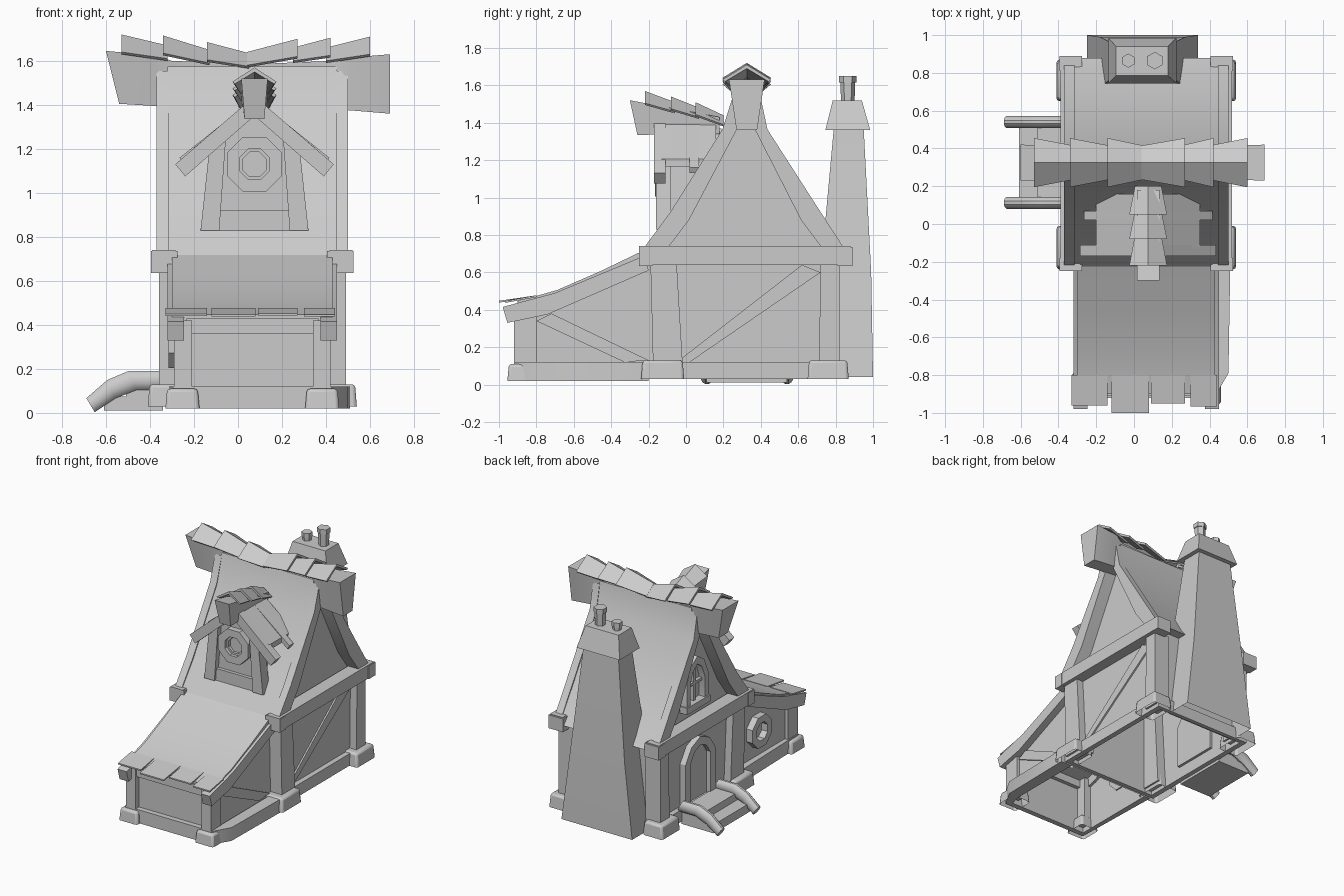
import bpy, bmesh, math

old = bpy.data.objects.get("Cube")
if old:
    bpy.data.objects.remove(old, do_unlink=True)

CX = 0.065          # centre line of the house
RY = 0.325          # ridge line of the house
parts = []

clay = bpy.data.materials.new("plain_grey")
clay.use_nodes = True
GREY = (0.6, 0.6, 0.6, 1)
clay.diffuse_color = GREY
clay.node_tree.nodes["Principled BSDF"].inputs["Base Color"].default_value = GREY


# ---------- helpers ----------
def loft(name, sections, closed=False, open_bottom=False, bevel=0):
    """Skin a list of loops that have the same number of points."""
    bm = bmesh.new()
    rings = [[bm.verts.new(p) for p in s] for s in sections]
    n = len(rings[0])
    pairs = list(zip(rings, rings[1:]))
    if closed:
        pairs.append((rings[-1], rings[0]))
    else:
        bm.faces.new(rings[0])
        bm.faces.new(rings[-1])
    for a, b in pairs:
        for i in range(n):
            j = (i + 1) % n
            bm.faces.new((a[i], a[j], b[j], b[i]))
    bmesh.ops.recalc_face_normals(bm, faces=bm.faces)
    if open_bottom:
        low = [f for f in bm.faces if f.normal.z < -0.9]
        bmesh.ops.delete(bm, geom=low, context='FACES_ONLY')
    mesh = bpy.data.meshes.new(name)
    bm.to_mesh(mesh)
    bm.free()
    mesh.materials.append(clay)
    ob = bpy.data.objects.new(name, mesh)
    bpy.context.collection.objects.link(ob)
    if bevel:
        mod = ob.modifiers.new("bevel", 'BEVEL')
        mod.width = bevel
        mod.segments = 2
    parts.append(ob)
    return ob


def place(axis, u, v, w):
    return {'x': (w, u, v), 'y': (u, w, v), 'z': (u, v, w)}[axis]


def prism(name, axis, pts, a, b, **kw):
    return loft(name, [[place(axis, u, v, w) for u, v in pts] for w in (a, b)], **kw)


def strip(name, axis, outer, inner, a, b, closed=False):
    """Solid band between two polylines, extruded along an axis."""
    return loft(name, [[place(axis, *o, a), place(axis, *o, b), place(axis, *i, b), place(axis, *i, a)]
                       for o, i in zip(outer, inner)], closed=closed)


def rect(x0, x1, y0, y1):
    return [(x0, y0), (x1, y0), (x1, y1), (x0, y1)]


def block(name, x0, x1, y0, y1, z0, z1, **kw):
    return prism(name, 'z', rect(x0, x1, y0, y1), z0, z1, **kw)


def stone(name, x0, x1, y0, y1, z0, z1):
    t = 0.008
    lo, hi = rect(x0, x1, y0, y1), rect(x0 + t, x1 - t, y0 + t, y1 - t)
    return loft(name, [[(*p, z0) for p in lo], [(*p, z1) for p in hi]], open_bottom=True, bevel=0.015)


def circle(cu, cv, r, n=8):
    return [(cu + r * math.cos((i + .5) * math.tau / n), cv + r * math.sin((i + .5) * math.tau / n))
            for i in range(n)]


def arch(c, half, z0, z1, rise):
    return [(c - half, z0), (c - half, z1), (c - half * .6, z1 + rise * .7), (c, z1 + rise),
            (c + half * .6, z1 + rise * .7), (c + half, z1), (c + half, z0)]


def chevron(axis, c, w, pos, z, drop, t=0.01):
    pts = [(-w, -drop), (0, 0), (w, -drop), (w * .9, -drop - t), (0, -2 * t), (-w * .9, -drop - t)]
    return [place(axis, c + u, z + v, pos) for u, v in pts]


# ---------- main house ----------
block("main_walls", CX - .37, CX + .37, -.17, .81, .06, .72, open_bottom=True)
front = [(-.25, .68), (-.21, .74), (-.08, .91), (.2, 1.36), (.262, 1.575)]
back = [(.388, 1.575), (.43, 1.36), (.7, .935), (.83, .74), (.88, .68)]
prism("main_roof", 'x', front + back, CX - .34, CX + .34, open_bottom=True)
f_in = [(-.12, .68), (-.09, .74), (.016, .88), (.27, 1.36), (.32, 1.5)]
b_in = [(.33, 1.5), (.37, 1.36), (.615, .88), (.72, .74), (.75, .68)]
strip("roof_covering", 'x', front + back, f_in + b_in, CX - .385, CX + .385)
strip("main_plinth", 'z', rect(CX - .41, CX + .41, -.2, .84), rect(CX - .37, CX + .37, -.17, .81),
      .03, .12, closed=True)

f_out = [(-.25, .69), (-.215, .745), (-.085, .92), (.195, 1.365), (.255, 1.555)]
b_out = [(.395, 1.555), (.435, 1.365), (.705, .945), (.835, .745), (.88, .69)]

for s, side in ((-1, "right"), (1, "left")):
    def X(d):
        return CX + s * d

    def sblock(name, d0, d1, *rest, maker=block):
        maker(f"{side}_{name}", *sorted((X(d0), X(d1))), *rest)

    # gable boards, eave beam and end brackets
    strip(f"{side}_front_gable_board", 'x', f_out, f_in, X(.38), X(.435))
    strip(f"{side}_back_gable_board", 'x', b_out, b_in, X(.38), X(.435))
    sblock("eave_beam", .35, .455, -.25, .88, .64, .74)
    sblock("front_bracket", .34, .46, -.25, -.18, .635, .735)
    sblock("back_bracket", .34, .46, .81, .89, .635, .735)
    # tapered corner posts on foot stones
    for end, low, high in (("front", (-.175, -.015), (-.19, -.05)), ("back", (.71, .82), (.72, .82))):
        xs = sorted((X(.3), X(.425)))
        loft(f"{side}_{end}_post", [[(*p, z) for p in rect(*xs, *ys)] for ys, z in ((low, .06), (high, .65))])
    sblock("front_foot", .31, .475, -.24, -.01, .03, .13, maker=stone)
    sblock("back_foot", .31, .475, .65, .87, .03, .13, maker=stone)
    # lean-to frame
    sblock("porch_post", .275, .355, -.92, -.8, .06, .42)
    sblock("porch_foot", .24, .395, -.955, -.79, .02, .11, maker=stone)
    strip(f"{side}_porch_roof_board", 'x', [(-.98, .415), (-.7, .49), (-.22, .69)],
          [(-.955, .33), (-.74, .375), (-.2, .61)], X(.31), X(.385))

# diagonal wall braces on the plain side
strip("main_brace", 'x', [(-.05, .12), (.62, .64)], [(.02, .12), (.72, .6)], CX + .34, CX + .382)
strip("porch_brace", 'x', [(-.72, .38), (-.2, .13)], [(-.8, .34), (-.33, .12)], CX + .3, CX + .342)

# ---------- lean-to ----------
prism("porch_walls", 'x', [(-.88, .06), (-.88, .41), (-.7, .46), (-.17, .68), (-.17, .06)],
      CX - .33, CX + .33, open_bottom=True)
strip("porch_roof", 'x', [(-.9, .447), (-.83, .465), (-.69, .505), (-.46, .605), (-.2, .73)],
      [(-.9, .41), (-.83, .42), (-.69, .46), (-.46, .56), (-.2, .68)], CX - .365, CX + .365)
block("porch_front_beam", CX - .3, CX + .3, -.91, -.85, .36, .43)
strip("porch_plinth", 'z', [(CX - .36, -.92), (CX + .36, -.92), (CX + .435, -.79), (CX + .445, -.2),
                            (CX - .38, -.2)],
      [(CX - .33, -.88), (CX + .33, -.88), (CX + .35, -.79), (CX + .35, -.2), (CX - .33, -.2)],
      .02, .12, closed=True)
for i, (x0, x1, y, z) in enumerate(((-.33, -.14, -.96, .45), (-.12, .08, -1, .448),
                                    (.09, .27, -.95, .452), (.3, .44, -.965, .447))):
    strip(f"eave_tile_{i + 1}", 'x', [(-.8, .477), (y, z)], [(-.8, .467), (y, z - .01)], x0, x1)

# ---------- ridge beam and ridge tiles ----------
loft("ridge_beam", [[(xt, RY - wt, zt), (xt, RY + wt, zt), (xb, RY + wb, zb), (xb, RY - wb, zb)]
                    for xt, zt, xb, zb, wt, wb in (
                        (-.6, 1.645, -.54, 1.405, .095, .055), (-.38, 1.625, -.38, 1.395, .09, .055),
                        (-.3, 1.6, -.3, 1.39, .05, .05), (.07, 1.585, .07, 1.38, .05, .05),
                        (.43, 1.6, .43, 1.38, .05, .05), (.51, 1.615, .51, 1.375, .09, .055),
                        (.69, 1.63, .69, 1.36, .095, .055))])
for i, (inner, outer, zi, zo) in enumerate(((-.32, -.53, 1.67, 1.72), (-.13, -.34, 1.65, 1.715),
                                            (.05, -.14, 1.635, 1.685), (.04, .27, 1.64, 1.70),
                                            (.25, .42, 1.66, 1.705), (.4, .6, 1.66, 1.71))):
    loft(f"ridge_tile_{i + 1}", [chevron('x', RY, .09, inner, zi, .06),
                                 chevron('x', RY, .13, outer, zo, .08)])

# ---------- front dormer ----------
DX = .075
prism("dormer_walls", 'y', [(DX - .2, .85), (DX - .18, 1.2), (DX, 1.37), (DX + .18, 1.2), (DX + .2, .85)],
      -.12, .19)
slope = [(DX - .275, 1.205), (DX, 1.43), (DX + .275, 1.205)]
strip("dormer_roof", 'y', slope, [(u, v - .04) for u, v in slope], -.13, .16)
for s, side in ((-1, "right"), (1, "left")):
    strip(f"{side}_dormer_post", 'y', [(DX + s * .245, .83), (DX + s * .2, 1.25)],
          [(DX + s * .16, .83), (DX + s * .13, 1.25)], -.16, -.08)
    strip(f"{side}_dormer_board", 'y', [(DX, 1.44), (DX + s * .36, 1.13)],
          [(DX, 1.35), (DX + s * .315, 1.075)], -.17, -.11)
    strip(f"{side}_dormer_back_board", 'y', [(DX, 1.43), (DX + s * .34, 1.16)],
          [(DX, 1.39), (DX + s * .325, 1.13)], .02, .07)
block("dormer_sill", DX - .18, DX + .18, -.145, -.08, .83, .92)
loft("dormer_ridge_beam", [[(DX - .06, yt, zt), (DX + .06, yt, zt), (DX + .045, yb, zb), (DX - .045, yb, zb)]
                           for yt, zt, yb, zb in ((-.3, 1.52, -.26, 1.335), (.18, 1.43, .18, 1.34))])
for i, (y0, y1, z0, z1) in enumerate(((-.06, -.22, 1.51, 1.57), (.07, -.08, 1.48, 1.54),
                                      (.2, .05, 1.44, 1.51))):
    loft(f"dormer_tile_{i + 1}", [chevron('y', DX, .07, y0, z0, .05), chevron('y', DX, .1, y1, z1, .065)])
strip("dormer_window_frame", 'y', circle(DX, 1.13, .135), circle(DX, 1.13, .075), -.165, -.11, closed=True)
strip("dormer_window_rim", 'y', circle(DX, 1.13, .08), circle(DX, 1.13, .06), -.14, -.11, closed=True)

# ---------- chimney ----------
loft("chimney_stack", [[(x, y, z) for x, y in rect(*r)] for *r, z in
                       ((-.25, .34, .79, 1, .04), (-.18, .27, .72, .99, .6), (-.1, .19, .79, .95, 1.37))],
     open_bottom=True)
loft("chimney_cap", [[(x, y, z) for x, y in rect(*r)] for *r, z in
                     ((-.135, .225, .745, .985, 1.36), (-.095, .18, .785, .94, 1.52))])
for name, x, r, top in (("tall_pot", .11, .042, 1.65), ("short_pot", -.03, .034, 1.58)):
    loft(name, [[(*p, z) for p in circle(x, .865, q, 6)] for q, z in
                ((r * .85, 1.5), (r * .95, top - .035), (r * 1.1, top - .035), (r * 1.1, top))])

# ---------- door side ----------
WX = CX - .37
strip("door_frame", 'x', arch(RY, .18, .12, .44, .15), arch(RY, .115, .12, .43, .1), WX - .045, WX + .02)
prism("door", 'x', arch(RY, .115, .12, .43, .1), WX - .012, WX + .02)
GX = CX - .34
strip("gable_window_frame", 'x', arch(RY, .13, .8, 1.02, .17), arch(RY, .085, .85, 1.01, .12), GX - .05, GX + .02)
block("gable_window_sill", GX - .06, GX + .02, RY - .14, RY + .14, .8, .85)
block("gable_window_bar", GX - .025, GX + .02, RY - .012, RY + .012, .84, 1.14)
block("gable_window_crossbar", GX - .025, GX + .02, RY - .09, RY + .09, .97, .99)
strip("porch_window_frame", 'x', circle(-.46, .32, .125), circle(-.46, .32, .07),
      CX - .38, CX - .32, closed=True)

# steps with rounded side rails
block("lower_step", -.61, -.49, .11, .54, .01, .075)
block("upper_step", -.51, -.34, .11, .54, .01, .13)
path = [(-.67, .035, 1), (-.575, .108, 1.3), (-.48, .147, 1.35), (-.34, .147, 1.35)]
for name, y in (("front_rail", .112), ("back_rail", .54)):
    loft(name, [[(x - .6 * v, y + u, z + v * tall) for u, v in circle(0, 0, .033, 12)]
                for x, z, tall in path])

# ---------- shading ----------
bpy.ops.object.select_all(action='DESELECT')
for ob in parts:
    ob.select_set(True)
bpy.context.view_layer.objects.active = parts[0]
bpy.ops.object.shade_smooth_by_angle(angle=math.radians(30))
